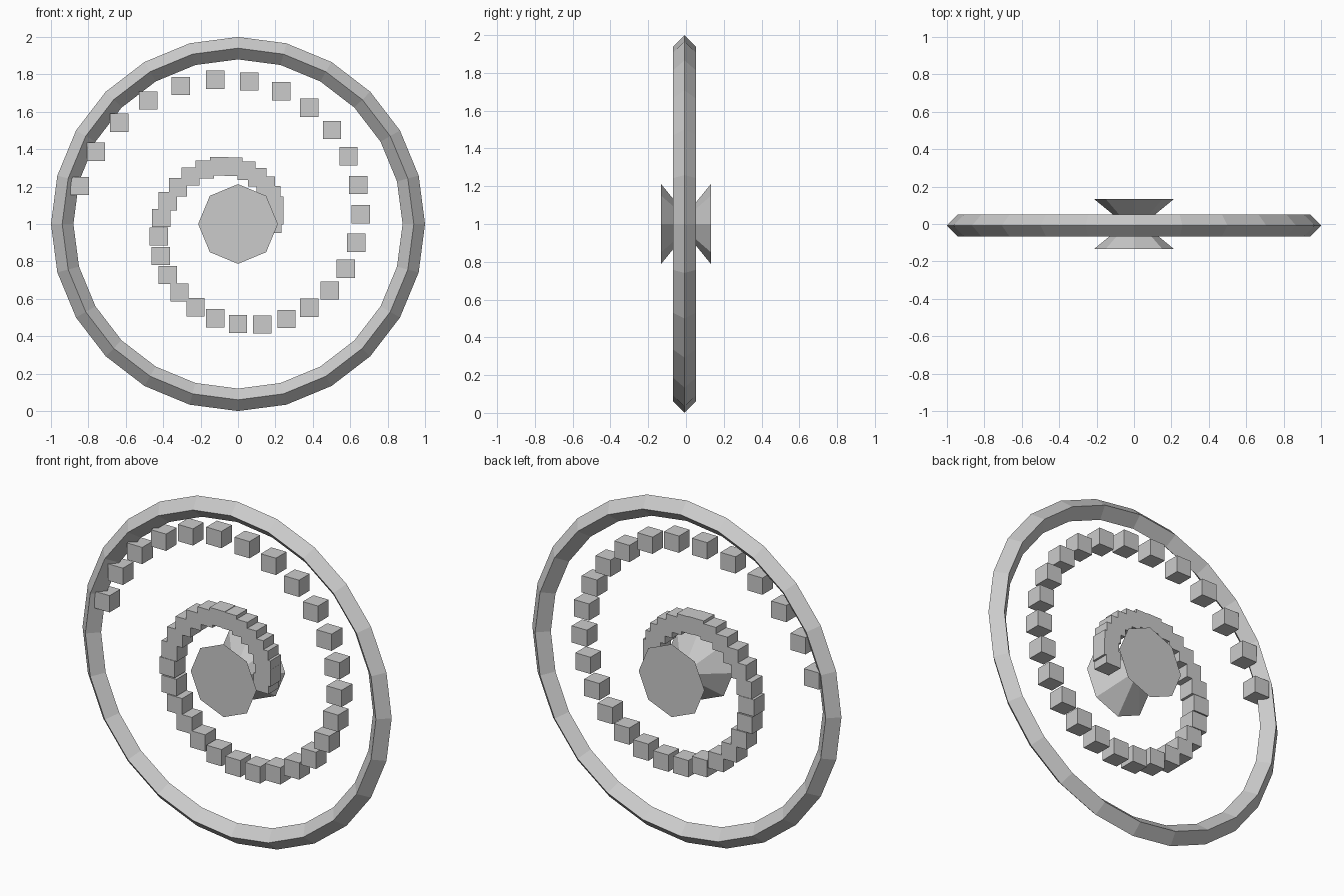
import bpy
from math import radians, cos, sin, tau

cube = bpy.data.objects.get("Cube")
if cube:
    bpy.data.objects.remove(cube, do_unlink=True)

# One plain grey for everything
grey = bpy.data.materials.new("plain_grey")
grey.use_nodes = True
colour = (0.6, 0.6, 0.6, 1)
grey.diffuse_color = colour
grey.node_tree.nodes["Principled BSDF"].inputs["Base Color"].default_value = colour


def lathe(name, profile, sides, closed=False):
    """Revolve (radius, y) points around the y axis at hub height."""
    n = len(profile)
    verts = [(r * sin(tau * s / sides), y, 1 + r * cos(tau * s / sides))
             for s in range(sides) for r, y in profile]
    faces = []
    for s in range(sides):
        a, b = s * n, (s + 1) % sides * n
        for i in range(n if closed else n - 1):
            j = (i + 1) % n
            faces.append((a + i, a + j, b + j, b + i))
    if not closed:
        faces.append([s * n for s in range(sides)][::-1])
        faces.append([s * n + n - 1 for s in range(sides)])
    mesh = bpy.data.meshes.new(name)
    mesh.from_pydata(verts, [], faces)
    mesh.materials.append(grey)
    obj = bpy.data.objects.new(name, mesh)
    bpy.context.collection.objects.link(obj)
    # Consistent outward normals
    bpy.context.view_layer.objects.active = obj
    bpy.ops.object.select_all(action='DESELECT')
    obj.select_set(True)
    bpy.ops.object.mode_set(mode='EDIT')
    bpy.ops.mesh.select_all(action='SELECT')
    bpy.ops.mesh.normals_make_consistent(inside=False)
    bpy.ops.object.mode_set(mode='OBJECT')
    return obj


# Outer ring with a diamond section
mid, half, shift = 0.94, 0.06, -0.008
lathe("outer_ring", [(mid + half, shift), (mid, shift + half),
                     (mid - half, shift), (mid, shift - half)], 24, closed=True)

# Octagonal hub pinched at the waist
lathe("hub", [(0.213, -0.133), (0.05, 0), (0.213, 0.133)], 8)

# Spiral of upright blocks winding out from the hub
for i in range(40):
    angle, radius = radians(13.5 * i), 0.183 + 0.0176 * i
    bpy.ops.mesh.primitive_cube_add(
        size=0.098, location=(radius * cos(angle), 0, 1 + radius * sin(angle)))
    block = bpy.context.object
    block.name = f"spiral_block_{i + 1}"
    block.data.materials.append(grey)
